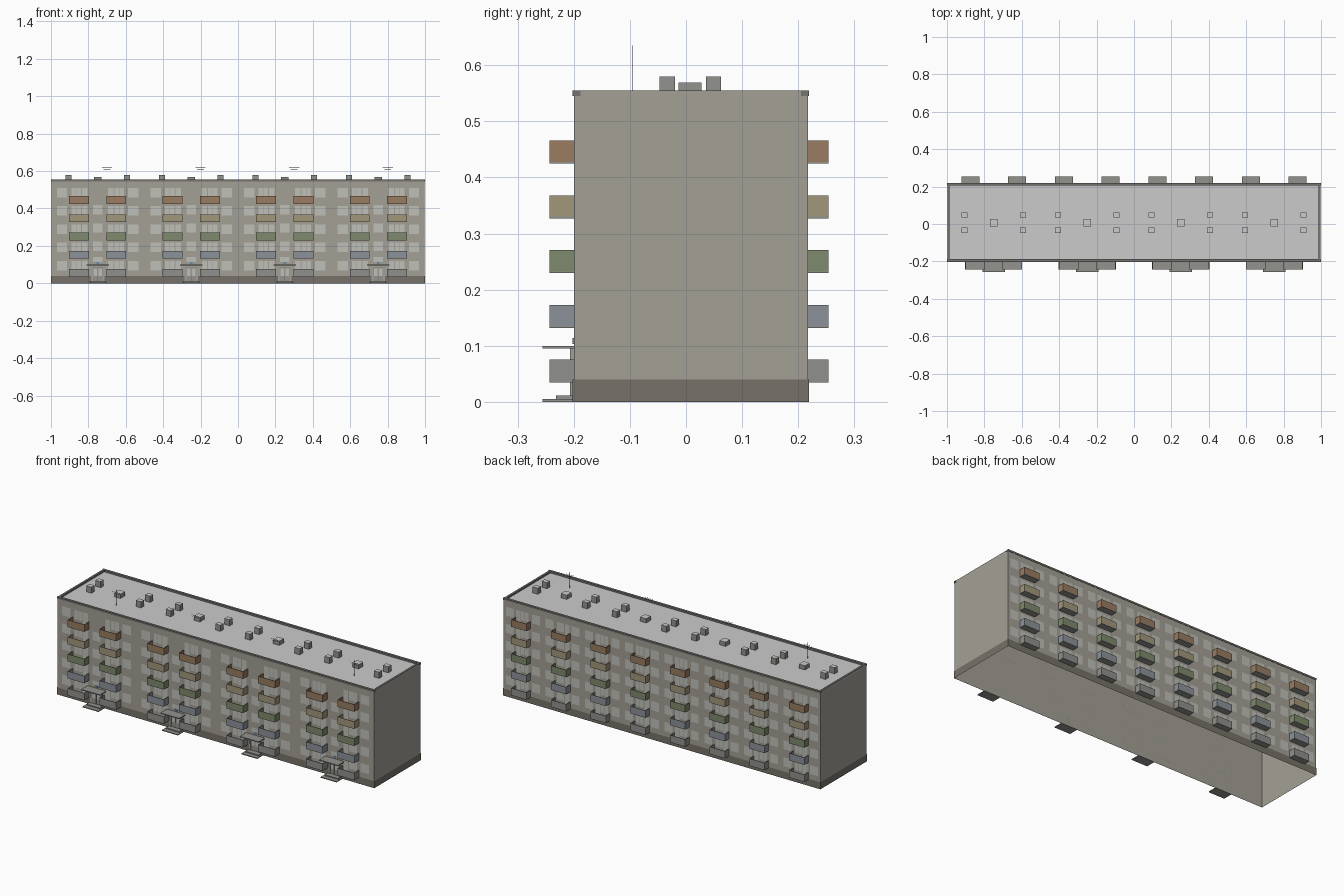
import bpy, bmesh
from mathutils import Matrix

if "Cube" in bpy.data.objects:
    bpy.data.objects.remove(bpy.data.objects["Cube"])

COL = {
    "wall": (0.37, 0.35, 0.305), "plinth": (0.185, 0.165, 0.14), "roof": (0.53, 0.53, 0.53),
    "trim": (0.18, 0.175, 0.16), "concrete": (0.29, 0.29, 0.27), "glass": (0.53, 0.53, 0.49),
    "metal": (0.08, 0.09, 0.10), "blue": (0.12, 0.25, 0.45),
    "floor0": (0.28, 0.28, 0.27), "floor1": (0.265, 0.29, 0.325),
    "floor2": (0.21, 0.255, 0.15), "floor3": (0.36, 0.31, 0.20), "floor4": (0.32, 0.20, 0.12),
}
parts = {}


def part_mesh(part, colour):
    return parts.setdefault(part, (bmesh.new(), colour))[0]


def box(part, colour, x, y, z):
    """Add a box given (min, max) ranges to a named part."""
    r = [sorted(v) for v in (x, y, z)]
    centre = [(a + b) / 2 for a, b in r]
    size = [b - a for a, b in r]
    bmesh.ops.create_cube(part_mesh(part, colour), size=1,
                          matrix=Matrix.Translation(centre) @ Matrix.Diagonal((*size, 1)))


def panel(part, colour, axis, at, out, u, z):
    """Single upright panel at x=at or y=at, facing out."""
    bm = part_mesh(part, colour)
    pts = [(u[0], z[0]), (u[1], z[0]), (u[1], z[1]), (u[0], z[1])]
    f = bm.faces.new([bm.verts.new((at, a, b) if axis == 0 else (a, at, b)) for a, b in pts])
    f.normal_update()
    if f.normal[axis] * out < 0:
        f.normal_flip()


def span(c, w):
    return (c - w / 2, c + w / 2)


FRONT, BACK, END = -0.2, 0.217, 0.998
STOREY, ROOF, TOP = 0.0975, 0.545, 0.555
SECTIONS = (-0.75, -0.25, 0.25, 0.75)


def window(face, out, x, w, z0, z1, panes=1):
    """Flat panes laid on the wall face."""
    pw = w / panes
    for i in range(panes):
        px = x - w / 2 + pw * (i + 0.5)
        panel("window_panes", "glass", 1, face + out * 0.0008, out,
              span(px, pw - (0.003 if panes > 1 else 0)), (z0, z1))


def balcony(face, out, x, w, depth, floor):
    """Slab with a three sided coloured parapet, open on top."""
    z = 0.0345 + STOREY * floor
    far, t = face + out * depth, 0.003
    box("balcony_slabs", "concrete", span(x, w), (face, far), (z, z + 0.003))
    name, col = f"balcony_parapets_{floor + 1}", f"floor{floor}"
    zz = (z + 0.003, z + 0.041)
    box(name, col, span(x, w), (far - out * t, far), zz)
    for s in (-1, 1):
        xo = x + s * w / 2
        box(name, col, (xo - s * t, xo), (face, far - out * t), zz)


# hollow shell: long walls, gable walls of separate panels, plinth band, roof deck
rows = [0, 0.0375] + [0.0375 + STOREY * k for k in range(1, 6)] + [TOP - 0.001]
cols = [FRONT + (BACK - FRONT) * k / 5 for k in range(6)]
panel("long_walls", "wall", 1, FRONT, -1, (-END, END), (0, TOP - 0.001))
panel("long_walls", "wall", 1, BACK, 1, (-END, END), (0, TOP - 0.001))
for s in (-1, 1):
    for z in zip(rows, rows[1:]):
        for y in zip(cols, cols[1:]):
            panel("gable_walls", "wall", 0, s * END, s, y, z)
    panel("plinth", "plinth", 0, s, s, (FRONT - 0.002, BACK + 0.002), (0, 0.04))
panel("plinth", "plinth", 1, FRONT - 0.002, -1, (-1, 1), (0, 0.04))
panel("plinth", "plinth", 1, BACK + 0.002, 1, (-1, 1), (0, 0.04))
box("roof_deck", "roof", (-END, END), (FRONT, BACK), (ROOF - 0.002, ROOF))

# roof parapet
for y, s in ((FRONT - 0.002, 1), (BACK + 0.002, -1)):
    box("roof_parapet", "trim", (-1, 1), (y, y + s * 0.014), (ROOF, TOP))
for s in (-1, 1):
    box("roof_parapet", "trim", (s * 0.9975, s * 0.986), (FRONT + 0.012, BACK - 0.012), (ROOF, TOP))

for c in SECTIONS:
    # apartment windows, balcony doors and balconies
    for f in range(5):
        z = STOREY * f
        for s in (-1, 1):
            window(FRONT, -1, c + s * 0.19, 0.054, z + 0.069, z + 0.12)
            window(FRONT, -1, c + s * 0.115, 0.052, z + 0.069, z + 0.12, 2)
            window(FRONT, -1, c + s * 0.07, 0.03, z + 0.044, z + 0.12)
            balcony(FRONT, -1, c + s * 0.1, 0.105, 0.043, f)
            window(BACK, 1, c + s * 0.0425, 0.05, z + 0.069, z + 0.12)
            window(BACK, 1, c + s * 0.2075, 0.05, z + 0.069, z + 0.12)
            window(BACK, 1, c + s * 0.112, 0.05, z + 0.069, z + 0.12, 2)
            window(BACK, 1, c + s * 0.154, 0.028, z + 0.044, z + 0.12)
            balcony(BACK, 1, c + s * 0.125, 0.096, 0.037, f)
    # stairwell windows
    window(FRONT, -1, c, 0.05, 0.115, 0.14)
    for k in range(1, 4):
        window(FRONT, -1, c, 0.05, 0.076 + STOREY * k, 0.126 + STOREY * k)
    # entrance: surround, double door, canopy, steps, plate
    for s in (-1, 1):
        box("door_surrounds", "wall", (c + s * 0.026, c + s * 0.036), (FRONT - 0.007, FRONT), (0, 0.095))
        box("entrance_doors", "concrete", (c + s * 0.001, c + s * 0.026), (FRONT - 0.004, FRONT), (0.011, 0.087))
        panel("door_glass", "glass", 1, FRONT - 0.0045, -1, sorted((c + s * 0.004, c + s * 0.022)), (0.04, 0.08))
    box("door_surrounds", "wall", span(c, 0.052), (FRONT - 0.007, FRONT), (0.087, 0.095))
    box("entrance_canopies", "concrete", span(c, 0.118), (-0.256, FRONT), (0.095, 0.1))
    box("entrance_steps", "concrete", span(c, 0.1), (-0.256, FRONT), (0, 0.005))
    box("entrance_steps", "concrete", span(c, 0.084), (-0.232, FRONT), (0.005, 0.011))
    box("entrance_plates", "blue", span(c, 0.015), (FRONT - 0.002, FRONT), (0.103, 0.114))
    # roof vents and hatch
    for s in (-1, 1):
        for y in (-0.0335, 0.049):
            box("roof_vents", "concrete", span(c + s * 0.156, 0.032), span(y, 0.027), (ROOF, 0.579))
            box("roof_vent_caps", "roof", span(c + s * 0.156, 0.032), span(y, 0.027), (0.579, 0.58))
    box("roof_hatches", "concrete", span(c, 0.038), (-0.013, 0.028), (ROOF, 0.568))
    box("roof_hatch_caps", "roof", span(c, 0.038), (-0.013, 0.028), (0.568, 0.569))
    # aerial mast with cross arms
    a = c + 0.05
    box("roof_aerials", "metal", span(a, 0.001), span(-0.096, 0.001), (ROOF, 0.635))
    for z, w in ((0.62, 0.055), (0.61, 0.036)):
        box("roof_aerials", "metal", span(a, w), span(-0.096, 0.001), span(z, 0.001))

# turn the collected parts into objects
mats = {}
for name, (bm, colour) in parts.items():
    mesh = bpy.data.meshes.new(name)
    bm.to_mesh(mesh)
    bm.free()
    if colour not in mats:
        mats[colour] = bpy.data.materials.new(colour)
        mats[colour].diffuse_color = (*COL[colour], 1)
    mesh.materials.append(mats[colour])
    bpy.context.collection.objects.link(bpy.data.objects.new(name, mesh))

for m in bpy.data.materials:
    if m.users and not m.is_grease_pencil:
        m.use_nodes = True
        m.node_tree.nodes["Principled BSDF"].inputs["Base Color"].default_value = m.diffuse_color
